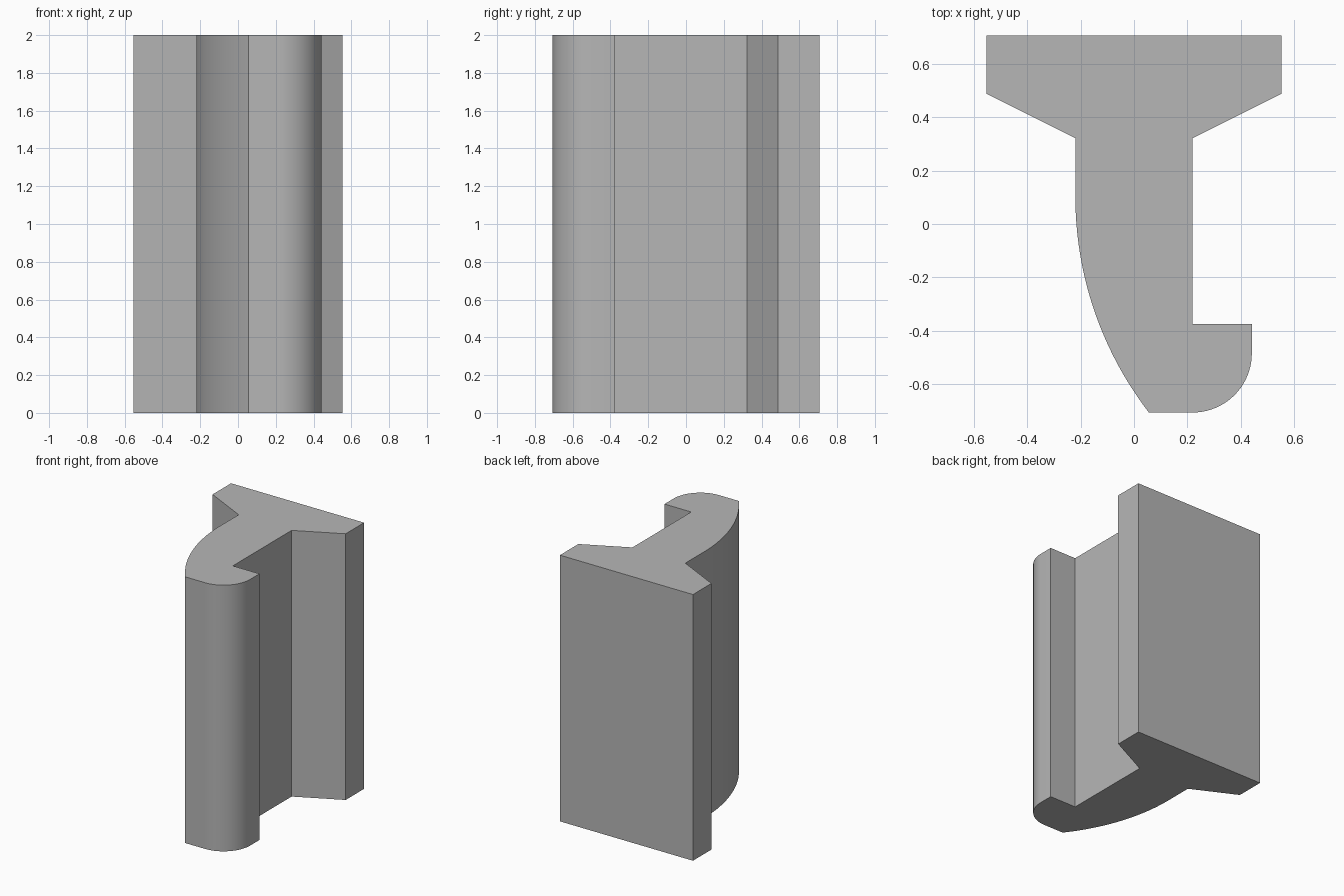
import bpy, bmesh, math

if "Cube" in bpy.data.objects:
    bpy.data.objects.remove(bpy.data.objects["Cube"])

HEIGHT = 2.0


def arc(cx, cy, r, a0, a1, n):
    """Points on a circle from angle a0 to a1 (radians)."""
    return [(cx + r * math.cos(a0 + (a1 - a0) * i / n),
             cy + r * math.sin(a0 + (a1 - a0) * i / n)) for i in range(n + 1)]


# Back flange and right side of the web, down to the hook
profile = [(-0.22, 0.322), (-0.553, 0.488), (-0.553, 0.707), (0.553, 0.707),
           (0.553, 0.488), (0.22, 0.322), (0.22, -0.376), (0.442, -0.376)]
# Rounded nose of the hook
profile += arc(0.22, -0.485, 0.222, 0, -math.pi / 2, 20)
# Bowed left side, from the flat front edge back up to the web
radius = 1.327
centre_x, centre_y = radius - 0.22, 0.103
end = math.atan2(-0.707 - centre_y, 0.055 - centre_x)
profile += arc(centre_x, centre_y, radius, end, -math.pi, 24)

# Extrude the section upward
bm = bmesh.new()
base = bm.faces.new([bm.verts.new((x, y, 0)) for x, y in profile])
top = bmesh.ops.extrude_face_region(bm, geom=[base], use_keep_orig=True)
bmesh.ops.translate(bm, vec=(0, 0, HEIGHT),
                    verts=[v for v in top["geom"] if isinstance(v, bmesh.types.BMVert)])
bmesh.ops.recalc_face_normals(bm, faces=bm.faces[:])
mesh = bpy.data.meshes.new("hooked_rail")
bm.to_mesh(mesh)
bm.free()

rail = bpy.data.objects.new("hooked_rail", mesh)
bpy.context.collection.objects.link(rail)

# Plain grey finish
grey = bpy.data.materials.new("plain grey")
grey.diffuse_color = (0.47, 0.47, 0.47, 1)
grey.use_nodes = True
grey.node_tree.nodes["Principled BSDF"].inputs["Base Color"].default_value = grey.diffuse_color
mesh.materials.append(grey)

# Smooth the curved walls, keep the corners sharp
bpy.context.view_layer.objects.active = rail
rail.select_set(True)
bpy.ops.object.shade_smooth_by_angle(angle=math.radians(20))
